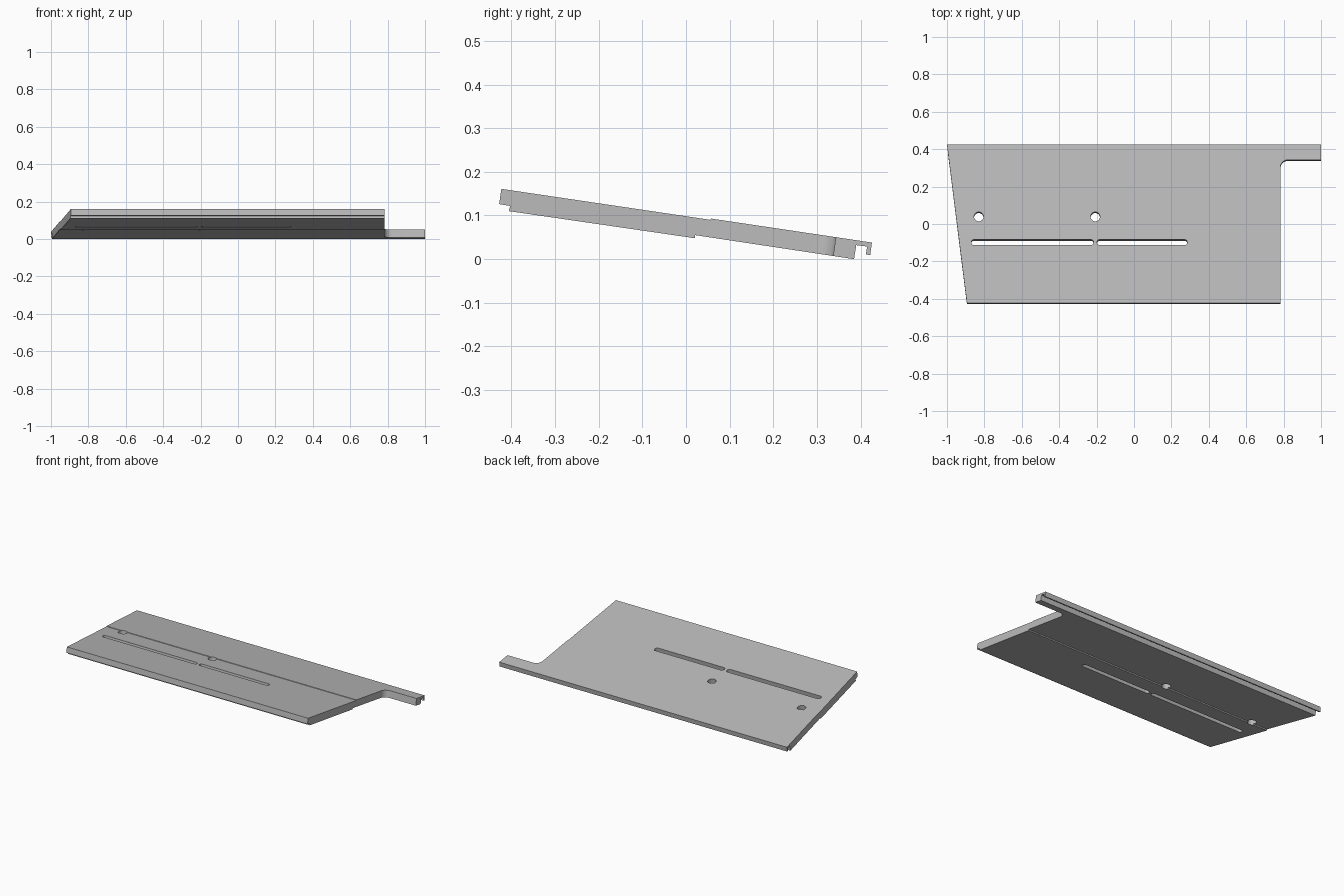
import bpy, bmesh, math
from mathutils import Vector

cube = bpy.data.objects.get("Cube")
if cube:
    bpy.data.objects.remove(cube, do_unlink=True)

grey = bpy.data.materials.new("plain grey")
grey.use_nodes = True
colour = (0.5, 0.5, 0.5, 1)
grey.diffuse_color = colour
grey.node_tree.nodes["Principled BSDF"].inputs["Base Color"].default_value = colour

SLOPE = -0.148                                  # fall of the panel towards the back
NORMAL = Vector((0, -SLOPE, 1)).normalized()


def prism(name, base, sweep):
    """Solid made by sweeping a closed outline along a vector."""
    bm = bmesh.new()
    face = bm.faces.new([bm.verts.new(p) for p in base])
    swept = bmesh.ops.extrude_face_region(bm, geom=[face])["geom"]
    bmesh.ops.translate(bm, vec=sweep, verts=[g for g in swept if isinstance(g, bmesh.types.BMVert)])
    bmesh.ops.recalc_face_normals(bm, faces=bm.faces)
    mesh = bpy.data.meshes.new(name)
    bm.to_mesh(mesh)
    bm.free()
    mesh.materials.append(grey)
    obj = bpy.data.objects.new(name, mesh)
    bpy.context.collection.objects.link(obj)
    return obj


def cutter(name, plan):
    """Prism square to the sloping panel, from a plan outline on its top face."""
    base = [Vector((x, y, 0.098 + SLOPE * y)) - NORMAL * 0.3 for x, y in plan]
    obj = prism(name, base, NORMAL * 0.6)
    obj.hide_render = True
    return obj


def arc(cx, cy, r, start, end, steps):
    angles = [math.radians(start + (end - start) * i / steps) for i in range(steps + 1)]
    return [(cx + r * math.cos(a), cy + r * math.sin(a)) for a in angles]


def slot(x0, x1, y, r):
    return arc(x1 - r, y, r, -90, 90, 12) + arc(x0 + r, y, r, 90, 270, 12)


def cut(obj, tool, operation):
    mod = obj.modifiers.new("cut", "BOOLEAN")
    mod.object, mod.operation, mod.solver = tool, operation, "EXACT"
    bpy.context.view_layer.objects.active = obj
    bpy.ops.object.modifier_apply(modifier=mod.name)
    bpy.data.objects.remove(tool, do_unlink=True)


# Side section: front rebate, mid step on both faces, rear groove and lip
section = [
    (-0.423, 0.161), (-0.428, 0.126), (-0.403, 0.122), (-0.406, 0.110),
    (0.020, 0.048), (0.021, 0.055), (0.385, 0.0), (0.390, 0.032),
    (0.415, 0.029), (0.412, 0.011), (0.422, 0.009), (0.426, 0.038),
    (0.057, 0.093), (0.056, 0.090),
]
panel = prism("sloping_panel", [(-1.1, y, z) for y, z in section], Vector((2.1, 0, 0)))

# Plan outline: slanted left end and rounded notch leaving a rear arm
outline = [(-0.871, -0.6), (0.783, -0.6)] + arc(0.823, 0.303, 0.04, 180, 90, 10)
outline += [(1.2, 0.343), (1.2, 0.6), (-1.022, 0.6)]
cut(panel, cutter("outline_cutter", outline), "INTERSECT")

# Long slots and round holes
for x0, x1 in ((-0.87, -0.216), (-0.198, 0.285)):
    cut(panel, cutter("slot_cutter", slot(x0, x1, -0.098, 0.015)), "DIFFERENCE")
for x in (-0.83, -0.207):
    cut(panel, cutter("hole_cutter", arc(x, 0.039, 0.025, 0, 345, 23)), "DIFFERENCE")

# Smooth the rounded walls, keep the edges sharp
bpy.ops.object.select_all(action="DESELECT")
panel.select_set(True)
bpy.context.view_layer.objects.active = panel
bpy.ops.object.shade_smooth_by_angle(angle=math.radians(25))
